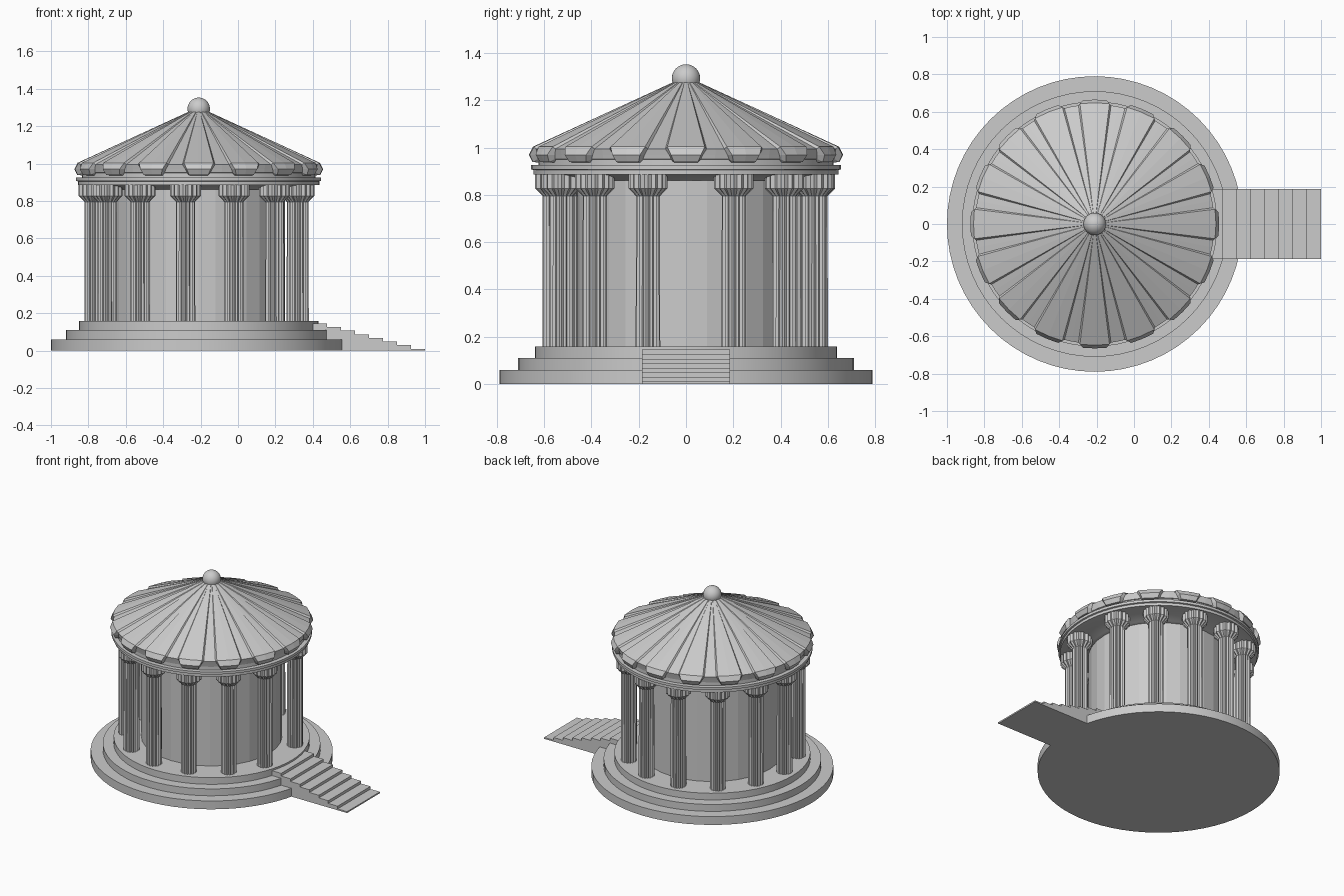
import bpy, bmesh
from math import sin, cos, pi, radians

if "Cube" in bpy.data.objects:
    bpy.data.objects.remove(bpy.data.objects["Cube"])

CX = -0.21  # axis of the round building


def add_mesh(name, rings, loc=(CX, 0, 0), smooth=False):
    """Skin a stack of equal-length vertex rings and cap both ends."""
    bm = bmesh.new()
    rows = [[bm.verts.new(p) for p in ring] for ring in rings]
    n = len(rows[0])
    for a, b in zip(rows, rows[1:]):
        for i in range(n):
            j = (i + 1) % n
            bm.faces.new((a[i], a[j], b[j], b[i]))
    bm.faces.new(rows[0][::-1])
    bm.faces.new(rows[-1])
    bmesh.ops.recalc_face_normals(bm, faces=bm.faces)
    me = bpy.data.meshes.new(name)
    bm.to_mesh(me)
    bm.free()
    ob = bpy.data.objects.new(name, me)
    ob.location = loc
    bpy.context.collection.objects.link(ob)
    if smooth:
        bpy.ops.object.select_all(action='DESELECT')
        ob.select_set(True)
        bpy.context.view_layer.objects.active = ob
        bpy.ops.object.shade_smooth_by_angle(angle=radians(30))
    return ob


def circle(r, z, n, flute=0.0):
    """Ring of n points; flute pulls every other point inward."""
    return [((r - flute * (i % 2)) * cos(2 * pi * i / n),
             (r - flute * (i % 2)) * sin(2 * pi * i / n), z) for i in range(n)]


def lathe(name, profile, n=64, smooth=True):
    return add_mesh(name, [circle(r, z, n) for r, z in profile], smooth=smooth)


# Stepped round base
lathe("stepped_base", [(0.79, 0), (0.79, 0.06), (0.71, 0.06), (0.71, 0.11),
                       (0.64, 0.11), (0.64, 0.158)])

# Entrance stairs: stepped side profile extruded across y
side = [(0.40, 0.0), (1.0, 0.0)]
for i in range(8):
    z = 0.01 + 0.0193 * i
    side += [(1.0 - 0.075 * i, z), (1.0 - 0.075 * (i + 1), z)]
add_mesh("entrance_stairs", [[(x, y, z) for x, z in side] for y in (-0.187, 0.187)],
         loc=(0, 0, 0))

# Inner round chamber
lathe("chamber_wall", [(0.46, 0.155), (0.46, 0.88)], n=32, smooth=False)

# Fluted columns with flared capitals; wider gap at the stairs
column_profile = [(0.052, 0.155, 0.008), (0.051, 0.795, 0.008), (0.06, 0.805, 0.008),
                  (0.083, 0.828, 0.01), (0.083, 0.886, 0.01)]
first = None
for k in range(13):
    a = radians(21.2 + k * 322.1 / 12)
    pos = (CX + 0.56 * cos(a), 0.56 * sin(a), 0)
    if first is None:
        first = add_mesh("column", [circle(r, z, 32, f) for r, z, f in column_profile], pos)
    else:
        ob = bpy.data.objects.new("column", first.data)
        ob.location = pos
        bpy.context.collection.objects.link(ob)
    
# Ring beam above the columns
lathe("ring_beam", [(0.47, 0.862), (0.48, 0.866), (0.58, 0.886), (0.645, 0.886),
                    (0.645, 0.905), (0.655, 0.908), (0.655, 0.926), (0.625, 0.926),
                    (0.625, 0.95)])


# Ribbed roof with sixteen eave blocks
def roof_ring(r_block, z_block, half, r_gap, z_gap, gap_half):
    pts = []
    for k in range(16):
        c = k * 22.5
        for a, r, z in ((c - half, r_block, z_block), (c, r_block, z_block),
                        (c + half, r_block, z_block),
                        (c + 11.25 - gap_half, r_gap, z_gap), (c + 11.25, r_gap, z_gap),
                        (c + 11.25 + gap_half, r_gap, z_gap)):
            pts.append((r * cos(radians(a)), r * sin(radians(a)), z))
    return pts


add_mesh("ribbed_roof", [
    roof_ring(0.61, 0.935, 4.5, 0.61, 0.945, 5.5),
    roof_ring(0.65, 0.94, 4.5, 0.63, 0.952, 5.5),
    roof_ring(0.665, 0.97, 5.5, 0.634, 0.97, 4.8),
    roof_ring(0.648, 1.004, 7.0, 0.64, 0.995, 3.4),
    roof_ring(0.02, 1.293, 7.0, 0.02, 1.291, 3.4)])

# Ball finial
bpy.ops.mesh.primitive_uv_sphere_add(segments=32, ring_count=16, radius=0.06,
                                     location=(CX, 0, 1.293))
bpy.context.object.name = "ball_finial"
bpy.ops.object.shade_smooth_by_angle(angle=radians(40))
